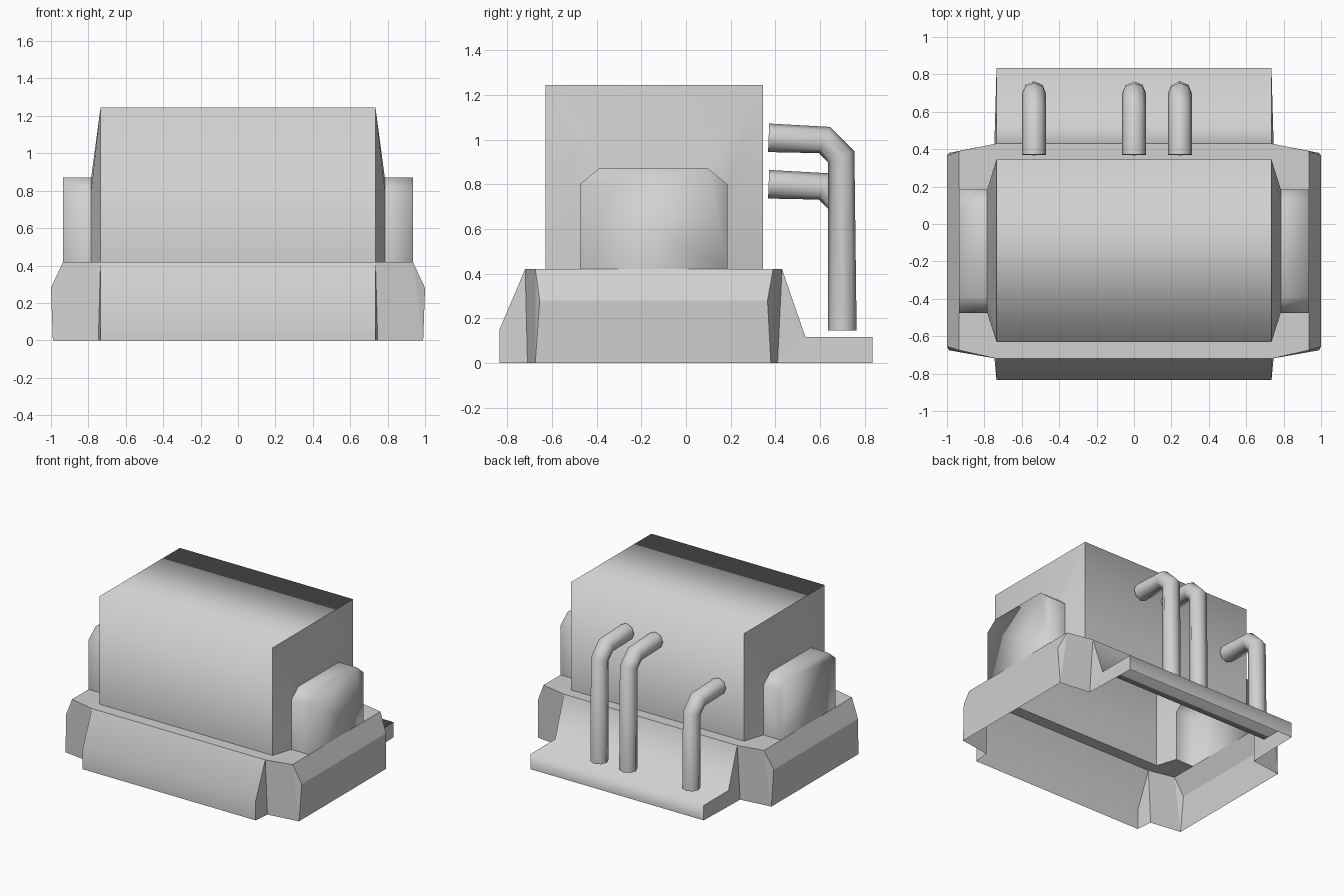
import bpy
import bmesh
from mathutils import Vector, Matrix

cube = bpy.data.objects.get("Cube")
if cube:
    bpy.data.objects.remove(cube, do_unlink=True)

grey = bpy.data.materials.new("plain_grey")
grey.use_nodes = True
tone = (0.64, 0.64, 0.64, 1)
grey.diffuse_color = tone
grey.node_tree.nodes["Principled BSDF"].inputs["Base Color"].default_value = tone


def shell(name, faces, is_sharp):
    """Symmetric open shell from the faces of its +x half."""
    bm = bmesh.new()
    for face in faces:
        bm.faces.new([bm.verts.new(p) for p in face])
    bmesh.ops.remove_doubles(bm, verts=bm.verts, dist=0.001)
    bmesh.ops.mirror(bm, geom=bm.verts[:] + bm.edges[:] + bm.faces[:],
                     matrix=Matrix.Identity(4), axis='X', merge_dist=0.001)
    bmesh.ops.remove_doubles(bm, verts=bm.verts, dist=0.001)
    bmesh.ops.recalc_face_normals(bm, faces=bm.faces)
    for f in bm.faces:
        f.smooth = True
    for e in bm.edges:
        a, b = (v.co for v in e.verts)
        e.smooth = not is_sharp(a, b)
    mesh = bpy.data.meshes.new(name)
    bm.to_mesh(mesh)
    bm.free()
    mesh.materials.append(grey)
    obj = bpy.data.objects.new(name, mesh)
    bpy.context.collection.objects.link(obj)
    return obj


def at(x, profile):
    return [Vector((x, y, z)) for y, z in profile]


def strips(row_a, row_b):
    """Quads between two rows of equal length."""
    return [[row_a[i], row_a[i + 1], row_b[i + 1], row_b[i]]
            for i in range(len(row_a) - 1)]


deck, top = 0.42, 1.245
half, bulge, wide = 0.735, 0.785, 0.935

# Main block: front, top and back, with side walls swelling to an arched box
rim = [(-0.63, deck), (-0.63, top), (0.345, top), (0.345, deck)]
arch = [(-0.475, deck), (-0.475, 0.8), (-0.39, 0.87),
        (0.1, 0.87), (0.185, 0.8), (0.185, deck)]
mid, edge = at(0, rim), at(half, rim)
inner, outer = at(bulge, arch), at(wide, arch)
block = strips(mid, edge) + strips(inner, outer) + [outer]
nearest = [0, 1, 1, 2, 2, 3]
for i in range(5):
    a, b = edge[nearest[i]], edge[nearest[i + 1]]
    block.append([a, inner[i], inner[i + 1]] + ([b] if b is not a else []))


def block_sharp(a, b):
    same_x = abs(a.x - b.x) < 0.001
    return same_x and (abs(abs(a.x) - half) < 0.001 or abs(abs(a.x) - bulge) < 0.001)


shell("main_block", block, block_sharp)

# Skirt: sloping front, stepped back
front = [(-0.72, deck), (-0.835, 0.15), (-0.835, 0)]
back = [(0.43, deck), (0.535, 0.115), (0.835, 0.115), (0.835, 0)]
f_edge, b_edge = at(half, front), at(half, back)
skirt = strips(at(0, front), f_edge) + strips(at(0, back), b_edge)

# Skirt corners and side walls with a sloping upper band
f_foot, b_foot = Vector((0.747, -0.71, 0)), Vector((0.747, 0.41, 0))
f_top, b_top = at(wide, [(-0.675, deck), (0.39, deck)])
f_band, b_band = at(1, [(-0.655, 0.28), (0.365, 0.28)])
f_low, b_low = at(0.99, [(-0.675, 0), (0.38, 0)])
skirt += [
    f_edge + [f_foot],
    [b_edge[0], b_edge[1], b_foot],
    b_edge[1:] + [b_foot],
    [f_edge[0], f_top, f_low, f_foot],
    [b_edge[0], b_top, b_low, b_foot],
    [f_top, b_top, b_band, f_band],
    [f_band, b_band, b_low, f_low],
    [f_top, f_band, f_low],
    [b_top, b_band, b_low],
]

# Flat deck around the foot of the block
for skirt_mid, corner, side, i, j in ((front, f_edge[0], f_top, 0, 0),
                                      (back, b_edge[0], b_top, -1, -1)):
    skirt.append([at(0, skirt_mid)[0], corner, edge[i], mid[i]])
    skirt.append([corner, side, outer[j], inner[j], edge[i]])


def skirt_sharp(a, b):
    along_x = abs(a.x - b.x) > 0.5
    return not along_x or max(a.z, b.z) > 0.4


shell("skirt", skirt, skirt_sharp)


# Bent pipes standing behind the block
def pipe(name, x, z):
    curve = bpy.data.curves.new(name, 'CURVE')
    curve.dimensions = '3D'
    curve.bevel_depth = 0.064
    curve.bevel_resolution = 2
    curve.use_fill_caps = True
    path = at(x, [(0.37, z), (0.62, z - 0.01), (0.695, z - 0.085), (0.7, 0.145)])
    spline = curve.splines.new('POLY')
    spline.points.add(len(path) - 1)
    for point, co in zip(spline.points, path):
        point.co = (*co, 1)
    curve.materials.append(grey)
    obj = bpy.data.objects.new(name, curve)
    bpy.context.collection.objects.link(obj)
    bpy.ops.object.select_all(action='DESELECT')
    obj.select_set(True)
    bpy.context.view_layer.objects.active = obj
    bpy.ops.object.convert(target='MESH')
    bpy.ops.object.shade_smooth_by_angle(angle=0.9)


pipe("short_pipe", -0.535, 0.8)
pipe("middle_pipe", 0, 1.008)
pipe("left_pipe", 0.245, 1.008)
